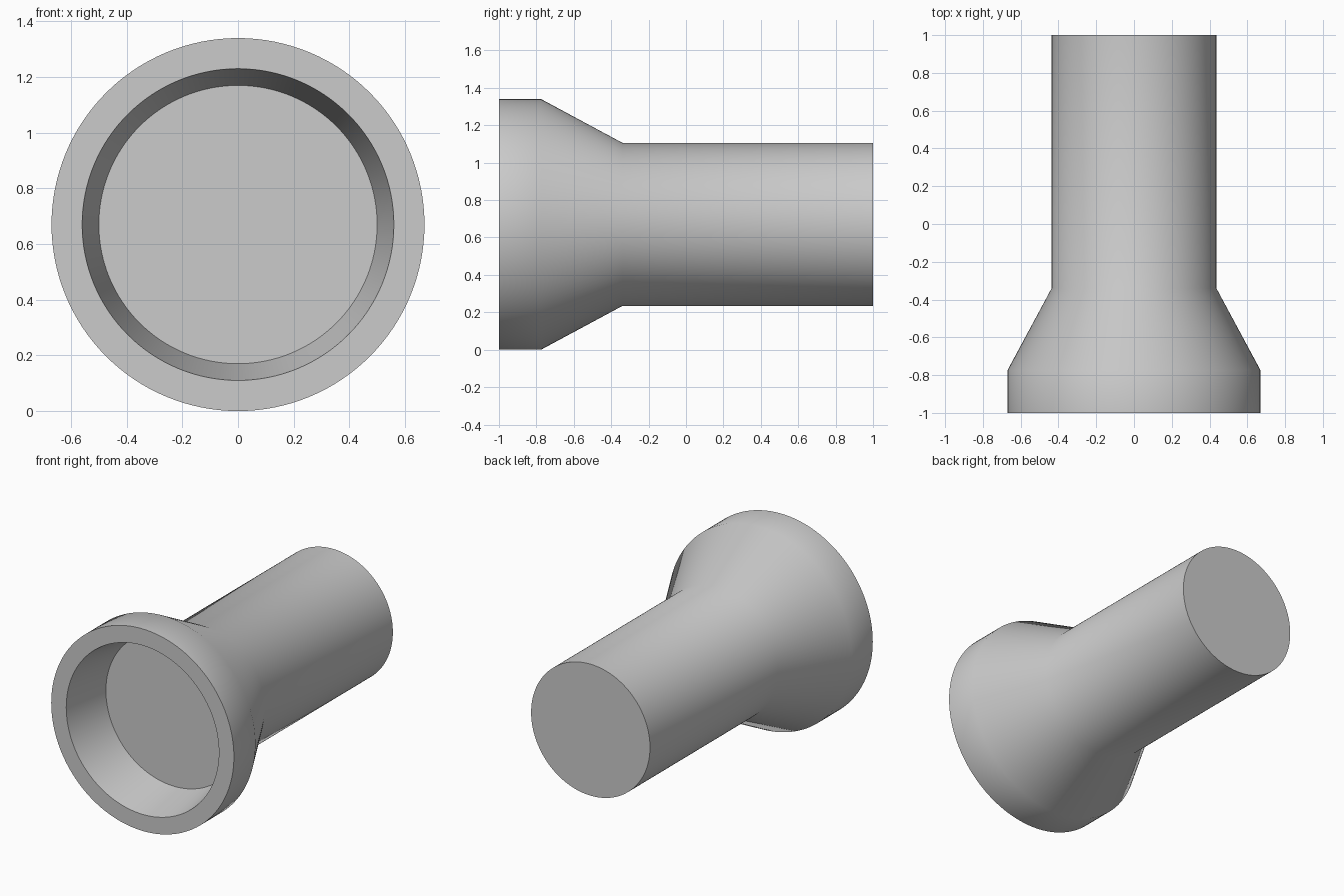
import bpy
import bmesh
import math
from mathutils import Matrix, Vector

cube = bpy.data.objects.get("Cube")
if cube:
    bpy.data.objects.remove(cube, do_unlink=True)

# Plain grey material
GREY = (0.6, 0.6, 0.6, 1.0)
grey = bpy.data.materials.new("grey")
grey.use_nodes = True
grey.diffuse_color = GREY
grey.node_tree.nodes["Principled BSDF"].inputs["Base Color"].default_value = GREY

SIDES = 128
AXIS_HEIGHT = 0.67

# Profile as (radius, y): recess floor, tapered recess, rim, collar, cone, shaft
PROFILE = [(0.50, -0.67), (0.56, -1.0), (0.67, -1.0),
           (0.67, -0.775), (0.436, -0.34), (0.436, 1.0)]


def lathe(name, profile, material):
    """Revolve a profile around the y axis and close both ends."""
    bm = bmesh.new()
    rings = []
    for radius, y in profile:
        ring = []
        for i in range(SIDES):
            a = math.tau * i / SIDES
            ring.append(bm.verts.new((radius * math.cos(a), y, radius * math.sin(a))))
        rings.append(ring)
    for lower, upper in zip(rings, rings[1:]):
        for i in range(SIDES):
            j = (i + 1) % SIDES
            bm.faces.new((lower[i], lower[j], upper[j], upper[i]))
    bm.faces.new(rings[0])
    bm.faces.new(rings[-1])
    bmesh.ops.recalc_face_normals(bm, faces=bm.faces)
    bmesh.ops.transform(bm, matrix=Matrix.Translation(Vector((0, 0, AXIS_HEIGHT))),
                        verts=bm.verts)
    mesh = bpy.data.meshes.new(name)
    bm.to_mesh(mesh)
    bm.free()
    mesh.materials.append(material)
    obj = bpy.data.objects.new(name, mesh)
    bpy.context.collection.objects.link(obj)
    return obj


# Flared plug with a recessed front
plug = lathe("flared_plug", PROFILE, grey)
bpy.ops.object.select_all(action="DESELECT")
plug.select_set(True)
bpy.context.view_layer.objects.active = plug
bpy.ops.object.shade_smooth_by_angle(angle=math.radians(30))
